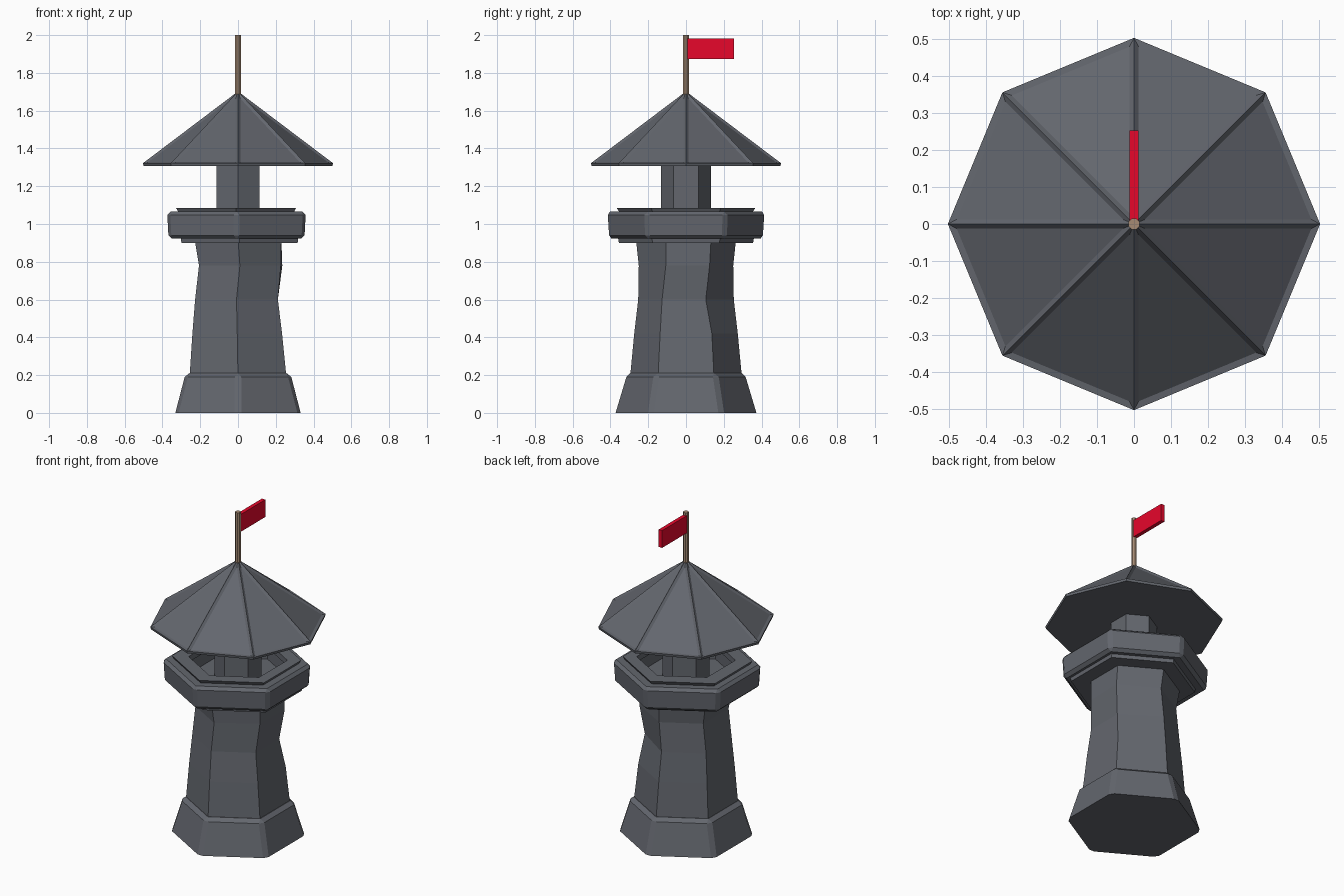
import bpy, bmesh, math

if "Cube" in bpy.data.objects:
    bpy.data.objects.remove(bpy.data.objects["Cube"])

def material(name, rgb):
    m = bpy.data.materials.new(name)
    m.diffuse_color = (*rgb, 1)
    m.use_nodes = True
    m.node_tree.nodes["Principled BSDF"].inputs["Base Color"].default_value = m.diffuse_color
    return m

STONE = material("slate_grey", (0.125, 0.134, 0.155))
WOOD = material("pole_brown", (0.38, 0.26, 0.175))
RED = material("flag_red", (0.80, 0.002, 0.024))

def finish(bm, name, mat):
    bmesh.ops.recalc_face_normals(bm, faces=bm.faces)
    me = bpy.data.meshes.new(name)
    bm.to_mesh(me)
    bm.free()
    me.materials.append(mat)
    ob = bpy.data.objects.new(name, me)
    bpy.context.collection.objects.link(ob)
    return ob

def polygon(sides, z, rx, ry, cx=0, cy=0, turn=0):
    return [(cx + rx * math.cos(turn + math.tau * i / sides),
             cy + ry * math.sin(turn + math.tau * i / sides), z) for i in range(sides)]

def loft(rings, closed_loop=False):
    """Skin a stack of rings; cap the ends, or join last to first for a hollow ring."""
    bm = bmesh.new()
    vs = [[bm.verts.new(p) for p in r] for r in rings]
    n = len(vs[0])
    pairs = list(zip(vs, vs[1:])) + ([(vs[-1], vs[0])] if closed_loop else [])
    for a, b in pairs:
        for i in range(n):
            bm.faces.new((a[i], a[(i + 1) % n], b[(i + 1) % n], b[i]))
    if not closed_loop:
        bm.faces.new(vs[0][::-1])
        bm.faces.new(vs[-1])
    return bm

def hexa(z, r, cx=0, cy=0):
    return polygon(6, z, r, r, cx, cy, math.pi / 6)

def chamfer(bm, width, keep_z=None):
    edges = [e for e in bm.edges
             if keep_z is None or not all(abs(v.co.z - keep_z) < 1e-4 for v in e.verts)]
    bmesh.ops.bevel(bm, geom=edges, offset=width, segments=1, affect='EDGES', profile=0.5)

# Flared foot with chamfered corners
bm = loft([hexa(0, 0.383), hexa(0.21, 0.320)])
chamfer(bm, 0.02, keep_z=0)
finish(bm, "tower_foot", STONE)

# Weathered shaft: waist drifts slightly from level to level
levels = [(0.18, 0.297, 0, 0), (0.42, 0.274, -0.004, 0), (0.60, 0.253, -0.008, 0),
          (0.78, 0.250, 0.010, 0), (0.92, 0.265, 0, 0)]
rings = [hexa(z, r, cx, cy) for z, r, cx, cy in levels]
# (level, corner, dx, dy) wear on single corners
for k, c, dx, dy in [(2, 0, 0, -0.022), (3, 0, 0.008, 0), (3, 5, 0, 0.018), (4, 5, 0, 0.026)]:
    x, y, z = rings[k][c]
    rings[k][c] = (x + dx, y + dy, z)
finish(loft(rings), "tower_shaft", STONE)

# Gallery: lower flange, thick parapet, hollow top lip
finish(loft([hexa(0.90, 0.355, 0.008), hexa(0.94, 0.362, 0.008)]), "gallery_flange", STONE)
bm = loft([hexa(0.922, 0.415, -0.008), hexa(1.065, 0.424, -0.008),
           hexa(1.065, 0.29), hexa(0.922, 0.29)], closed_loop=True)
outer = [e for e in bm.edges if all(v.co.xy.length > 0.38 for v in e.verts)]
bmesh.ops.bevel(bm, geom=outer, offset=0.018, segments=1, affect='EDGES', profile=0.5)
finish(bm, "gallery_parapet", STONE)
finish(loft([hexa(1.05, 0.345, -0.01), hexa(1.085, 0.367, -0.01),
             hexa(1.085, 0.28), hexa(1.05, 0.28)], closed_loop=True), "parapet_lip", STONE)
finish(loft([hexa(0.93, 0.31), hexa(0.97, 0.31)]), "gallery_floor", STONE)

# Lantern core between gallery and roof
finish(loft([hexa(0.95, 0.132), hexa(1.33, 0.132)]), "lantern_core", STONE)

# Octagonal roof: recessed panels leave raised ribs and an eave border
bm = bmesh.new()
low = [bm.verts.new(p) for p in polygon(8, 1.307, 0.500, 0.500)]
eave = [bm.verts.new(p) for p in polygon(8, 1.322, 0.503, 0.503)]
tip = bm.verts.new((0, 0, 1.702))
bm.faces.new(low[::-1])
panels = []
for i in range(8):
    j = (i + 1) % 8
    bm.faces.new((low[i], low[j], eave[j], eave[i]))
    panels.append(bm.faces.new((eave[i], eave[j], tip)))
bm.normal_update()
bmesh.ops.inset_individual(bm, faces=panels, thickness=0.015, depth=-0.009,
                           use_even_offset=True)
finish(bm, "roof", STONE)

# Flagpole and flag
finish(loft([polygon(8, z, 0.016, 0.016, turn=math.pi / 8) for z in (1.67, 2.0)]),
       "flagpole", WOOD)
bm = bmesh.new()
bmesh.ops.create_cube(bm, size=1)
for v in bm.verts:
    v.co = (v.co.x * 0.024, 0.131 + v.co.y * 0.244, 1.928 + v.co.z * 0.108)
finish(bm, "flag", RED)
